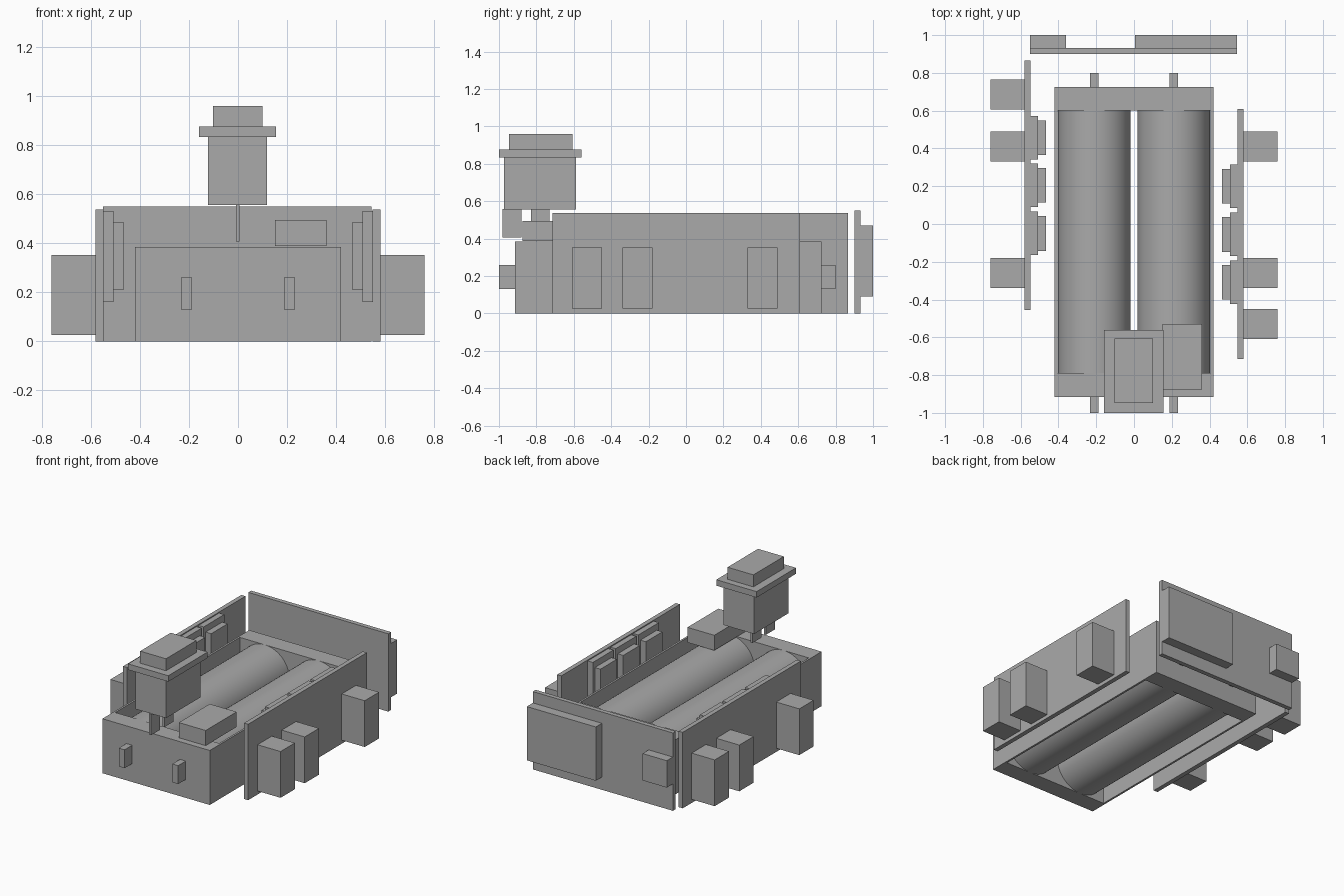
import bpy, bmesh, math
from mathutils import Matrix, Vector

cube = bpy.data.objects.get("Cube")
if cube:
    bpy.data.objects.remove(cube, do_unlink=True)

grey = bpy.data.materials.new("plain grey")
grey.use_nodes = True
COLOUR = (0.4, 0.4, 0.4, 1)
grey.diffuse_color = COLOUR
grey.node_tree.nodes["Principled BSDF"].inputs["Base Color"].default_value = COLOUR


def finish(name, bm):
    bmesh.ops.recalc_face_normals(bm, faces=bm.faces)
    mesh = bpy.data.meshes.new(name)
    bm.to_mesh(mesh)
    bm.free()
    mesh.materials.append(grey)
    obj = bpy.data.objects.new(name, mesh)
    bpy.context.collection.objects.link(obj)
    return obj


def box(name, x, y, z):
    """Box between the (low, high) pairs on each axis."""
    bm = bmesh.new()
    spans = (x, y, z)
    centre = Vector([(a + b) / 2 for a, b in spans])
    size = Vector([abs(b - a) for a, b in spans])
    bmesh.ops.create_cube(bm, size=1, matrix=Matrix.Translation(centre) @ Matrix.Diagonal(size).to_4x4())
    return finish(name, bm)


def frame(name, outer, inner, z):
    """Open rectangular frame; outer and inner are (x0, x1, y0, y1)."""
    bm = bmesh.new()
    rings = []
    for x0, x1, y0, y1 in (outer, inner):
        for h in z:
            rings.append([bm.verts.new((px, py, h)) for px, py in
                          ((x0, y0), (x1, y0), (x1, y1), (x0, y1))])
    out_low, out_high, in_low, in_high = rings
    for a, b in ((out_low, out_high), (out_high, in_high), (in_high, in_low), (in_low, out_low)):
        for i in range(4):
            j = (i + 1) % 4
            bm.faces.new((a[i], a[j], b[j], b[i]))
    return finish(name, bm)


def cell(name, x, y, z, radius):
    """Round cell lying along y."""
    bm = bmesh.new()
    place = Matrix.Translation((x, sum(y) / 2, z)) @ Matrix.Rotation(math.pi / 2, 4, "X")
    bmesh.ops.create_cone(bm, cap_ends=True, segments=64, radius1=radius, radius2=radius,
                          depth=y[1] - y[0], matrix=place)
    obj = finish(name, bm)
    bpy.ops.object.select_all(action="DESELECT")
    obj.select_set(True)
    bpy.context.view_layer.objects.active = obj
    bpy.ops.object.shade_smooth_by_angle(angle=math.radians(30))


# Battery holder, cells and end contacts
frame("battery_holder", (-0.42, 0.42, -0.915, 0.725), (-0.406, 0.406, -0.79, 0.6), (0, 0.385))
for side, s in (("left", 1), ("right", -1)):
    cell(side + "_cell", s * 0.21, (-0.79, 0.6), 0.1925, 0.1925)
    contact = (s * 0.187, s * 0.232)
    box(side + "_front_contact", contact, (-1, -0.91), (0.13, 0.26))
    box(side + "_back_contact", contact, (0.72, 0.8), (0.13, 0.26))

# Side boards with connectors outside and stepped buttons inside
boards = (
    ("left", 1, (-0.715, 0.61), (0.41, -0.26, -0.53), (0.2, -0.055, -0.308)),
    ("right", -1, (-0.455, 0.865), (0.685, 0.41, -0.26), (0.457, 0.205, -0.05)),
)
for side, s, span, connectors, buttons in boards:
    box(side + "_board", (s * 0.548, s * 0.58), span, (0, 0.537))
    for i, y in enumerate(connectors, 1):
        box(f"{side}_connector_{i}", (s * 0.579, s * 0.76), (y - 0.08, y + 0.08), (0.025, 0.352))
    for i, y in enumerate(buttons, 1):
        box(f"{side}_button_base_{i}", (s * 0.508, s * 0.549), (y - 0.115, y + 0.115), (0.16, 0.53))
        box(f"{side}_button_cap_{i}", (s * 0.465, s * 0.509), (y - 0.092, y + 0.092), (0.21, 0.485))

# Back board with a large and a small module
box("back_board", (-0.55, 0.545), (0.9, 0.932), (0, 0.55))
box("back_large_module", (0.005, 0.545), (0.931, 1), (0.09, 0.47))
box("back_small_module", (-0.55, -0.36), (0.931, 1), (0.19, 0.38))

# Block resting on the holder
box("top_block", (0.15, 0.36), (-0.875, -0.53), (0.388, 0.495))

# Rocker switch with two flat pins
box("switch_body", (-0.122, 0.118), (-0.972, -0.587), (0.555, 0.835))
box("switch_flange", (-0.16, 0.155), (-1, -0.56), (0.833, 0.875))
box("switch_rocker", (-0.102, 0.1), (-0.947, -0.607), (0.874, 0.96))
for name, y in (("front", (-0.98, -0.88)), ("back", (-0.83, -0.73))):
    box(name + "_switch_pin", (-0.009, 0.006), y, (0.407, 0.557))
